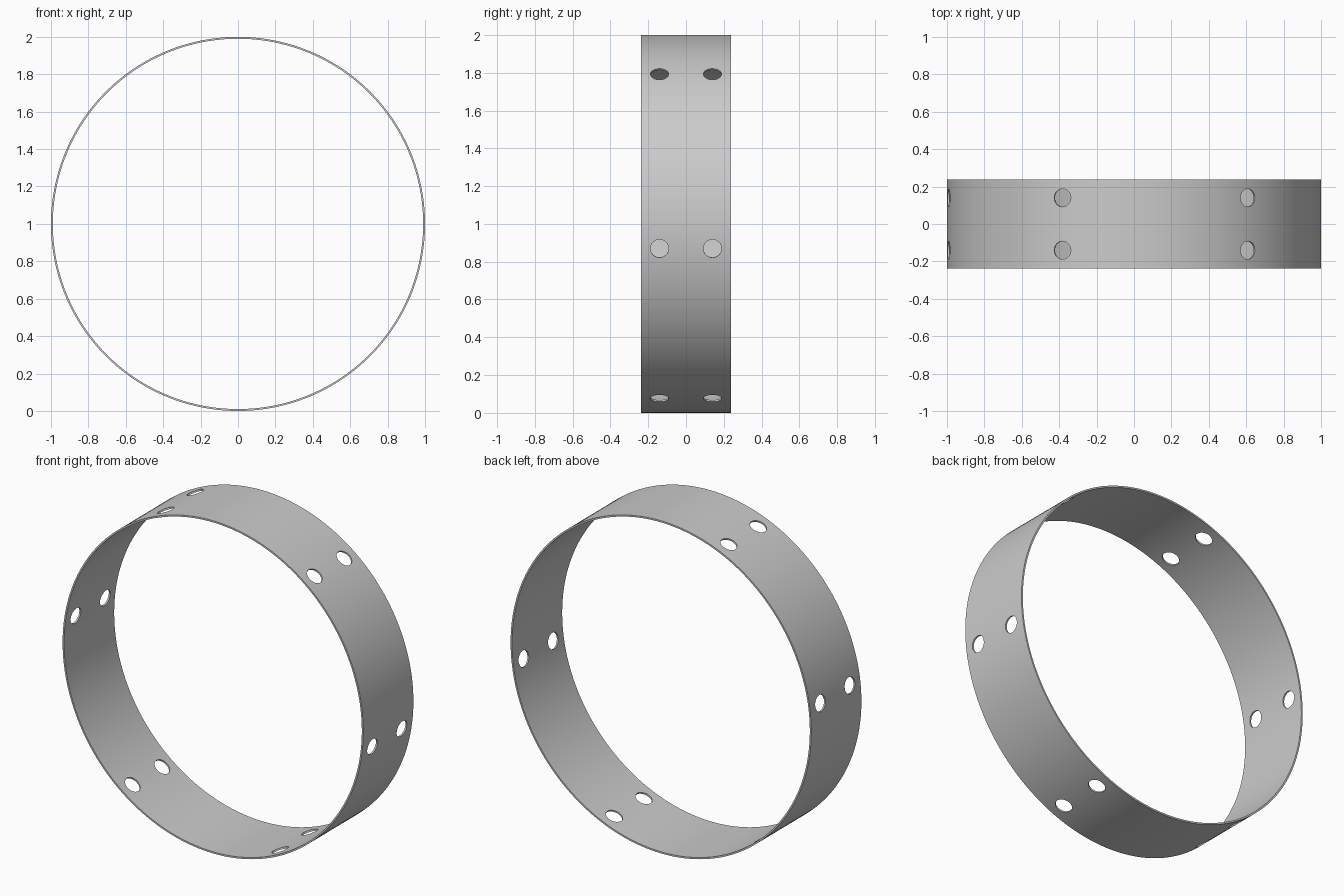
import bpy, bmesh
from math import radians
from mathutils import Matrix

if "Cube" in bpy.data.objects:
    bpy.data.objects.remove(bpy.data.objects["Cube"])

RADIUS, WALL, HALF_WIDTH, SEGMENTS = 1.0, 0.01, 0.238, 192
HOLE_RADIUS, HOLE_Y = 0.048, 0.14
CENTRE = Matrix.Translation((0, 0, 1))


def make_object(name, bm):
    bmesh.ops.recalc_face_normals(bm, faces=bm.faces)
    mesh = bpy.data.meshes.new(name)
    bm.to_mesh(mesh)
    bm.free()
    obj = bpy.data.objects.new(name, mesh)
    bpy.context.collection.objects.link(obj)
    return obj


# Thin ring: rectangular wall section spun about the y axis
bm = bmesh.new()
inner = RADIUS - WALL
section = [(inner, -HALF_WIDTH), (RADIUS, -HALF_WIDTH), (RADIUS, HALF_WIDTH), (inner, HALF_WIDTH)]
verts = [bm.verts.new((x, y, 1)) for x, y in section]
edges = [bm.edges.new((verts[i], verts[(i + 1) % 4])) for i in range(4)]
bmesh.ops.spin(bm, geom=verts + edges, cent=(0, 0, 1), axis=(0, 1, 0),
               angle=radians(360), steps=SEGMENTS, use_merge=True)
bmesh.ops.remove_doubles(bm, verts=bm.verts, dist=1e-5)
ring = make_object("ring_band", bm)

# Hole cutters: six radial pairs, 60 degrees apart
bm = bmesh.new()
for k in range(6):
    turn = Matrix.Rotation(radians(7.5 - 60 * k), 4, 'Y')
    for y in (-HOLE_Y, HOLE_Y):
        place = CENTRE @ turn @ Matrix.Translation((RADIUS, y, 0)) @ Matrix.Rotation(radians(90), 4, 'Y')
        bmesh.ops.create_cone(bm, cap_ends=True, segments=40, radius1=HOLE_RADIUS,
                              radius2=HOLE_RADIUS, depth=0.2, matrix=place)
cutter = make_object("hole_cutters", bm)
cutter.hide_render = True

# Cut the holes through the band
cut = ring.modifiers.new("holes", 'BOOLEAN')
cut.operation = 'DIFFERENCE'
cut.solver = 'EXACT'
cut.object = cutter
bpy.context.view_layer.objects.active = ring
ring.select_set(True)
bpy.ops.object.modifier_apply(modifier=cut.name)
bpy.data.objects.remove(cutter)
bpy.ops.object.shade_smooth_by_angle(angle=radians(30))
